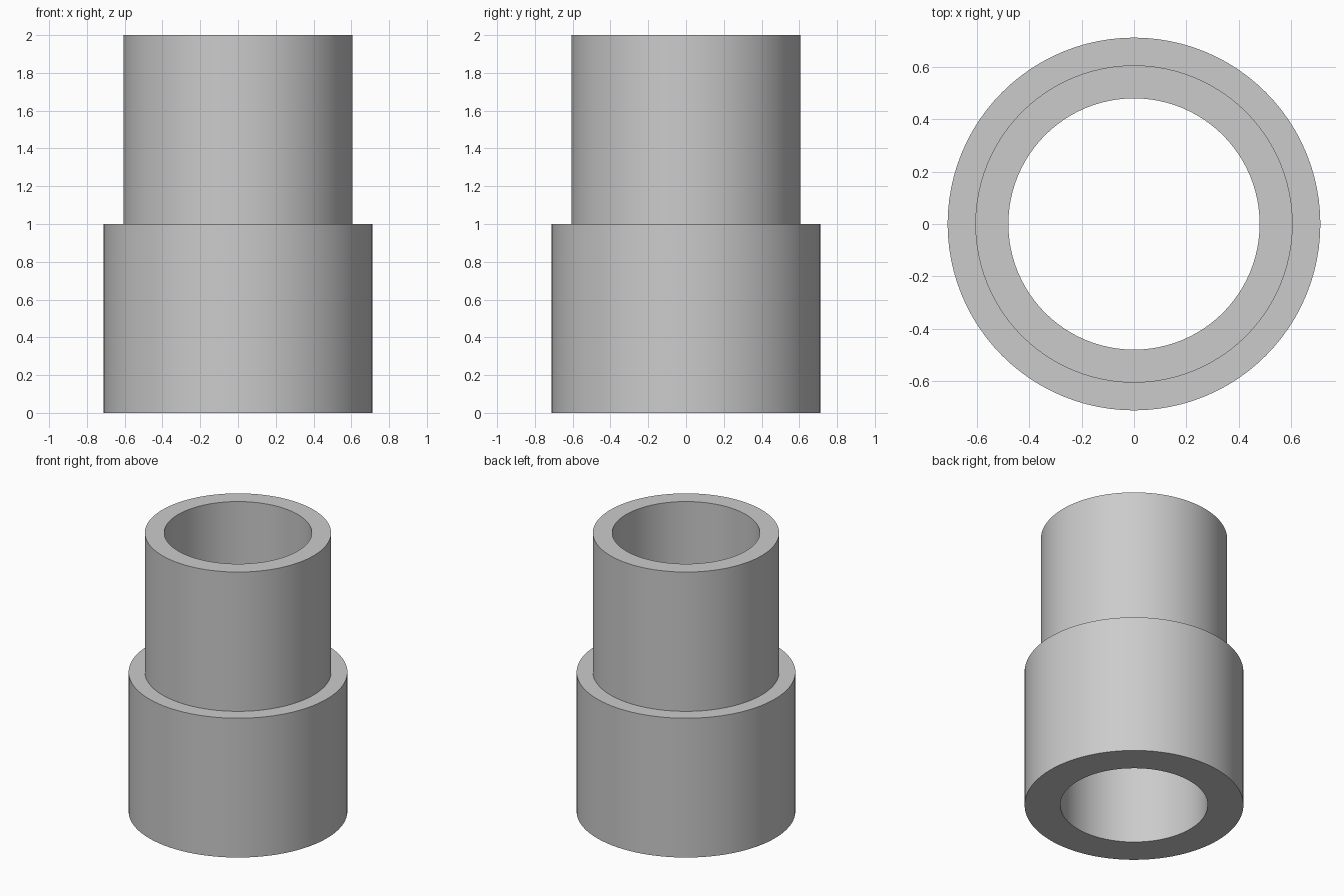
import bpy
import bmesh
import math
from mathutils import Matrix, Vector

cube = bpy.data.objects.get("Cube")
if cube:
    bpy.data.objects.remove(cube, do_unlink=True)

SEGMENTS = 96
BORE, NECK, BASE = 0.48, 0.606, 0.712
STEP, TOP = 1.0, 2.0

# Plain grey material
grey = bpy.data.materials.new("plain grey")
grey.use_nodes = True
colour = (0.6, 0.6, 0.6, 1)
grey.diffuse_color = colour
grey.node_tree.nodes["Principled BSDF"].inputs["Base Color"].default_value = colour


def lathe(name, profile):
    """Revolve a closed (radius, height) profile about the z axis."""
    bm = bmesh.new()
    rings = []
    for i in range(SEGMENTS):
        turn = Matrix.Rotation(math.tau * i / SEGMENTS, 3, "Z")
        rings.append([bm.verts.new(turn @ Vector((r, 0, z))) for r, z in profile])
    for i, ring in enumerate(rings):
        following = rings[(i + 1) % SEGMENTS]
        for j in range(len(profile)):
            k = (j + 1) % len(profile)
            bm.faces.new((ring[j], following[j], following[k], ring[k]))
    bmesh.ops.recalc_face_normals(bm, faces=bm.faces)
    mesh = bpy.data.meshes.new(name)
    bm.to_mesh(mesh)
    bm.free()
    mesh.materials.append(grey)
    obj = bpy.data.objects.new(name, mesh)
    bpy.context.collection.objects.link(obj)
    return obj


# Hollow sleeve: wide base, narrower neck, one straight bore
sleeve = lathe("stepped_sleeve", [
    (BORE, 0), (BASE, 0), (BASE, STEP),
    (NECK, STEP), (NECK, TOP), (BORE, TOP),
])

# Smooth walls with crisp rims
bpy.ops.object.select_all(action="DESELECT")
sleeve.select_set(True)
bpy.context.view_layer.objects.active = sleeve
bpy.ops.object.shade_smooth_by_angle(angle=math.radians(30))
